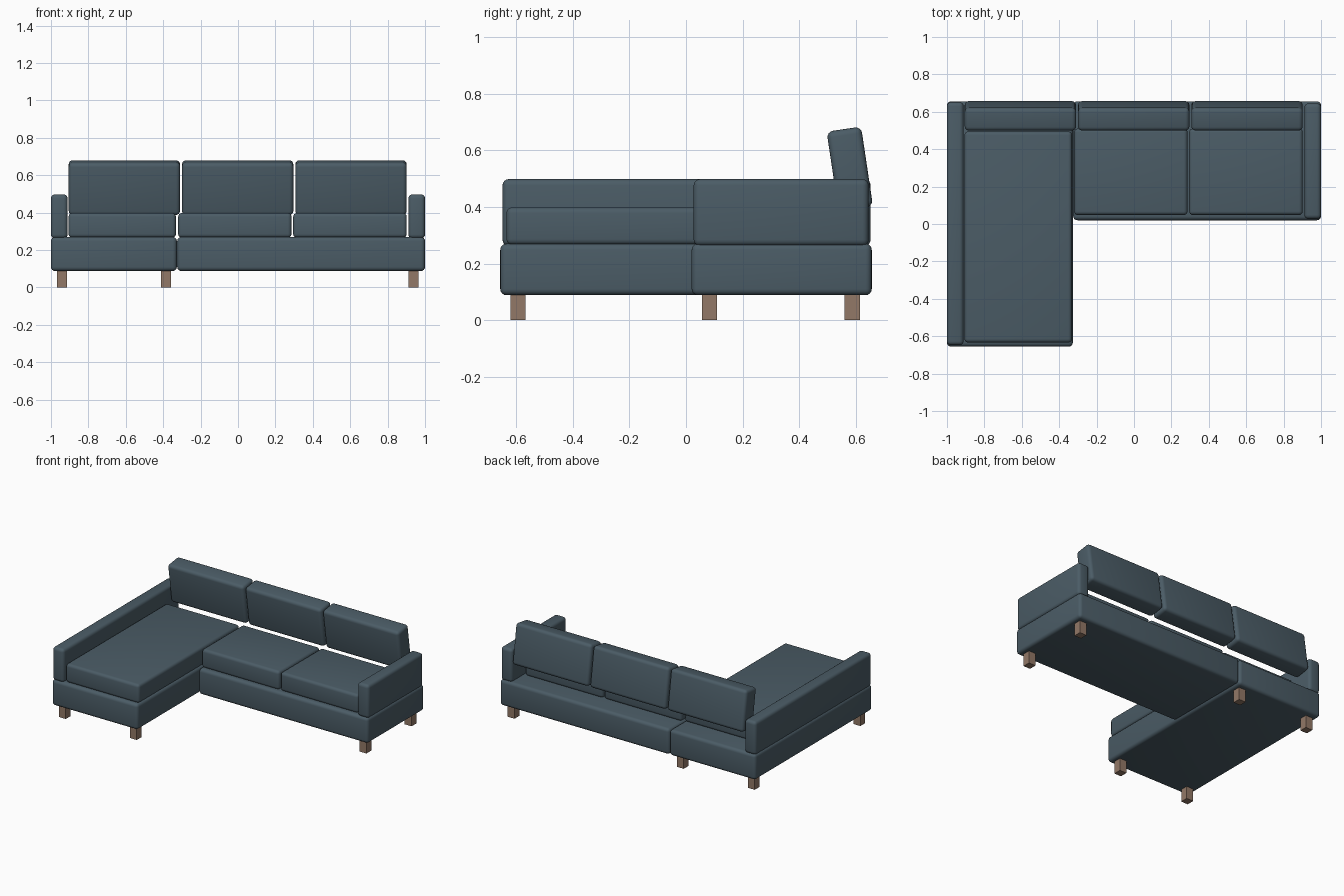
import bpy, math

if "Cube" in bpy.data.objects:
    bpy.data.objects.remove(bpy.data.objects["Cube"])


def material(name, rgb):
    m = bpy.data.materials.new(name)
    m.diffuse_color = (*rgb, 1.0)
    m.use_nodes = True
    m.node_tree.nodes["Principled BSDF"].inputs["Base Color"].default_value = m.diffuse_color
    return m


FABRIC = material("slate blue fabric", (0.070, 0.107, 0.133))
WOOD = material("brown wood", (0.290, 0.190, 0.135))


def box(name, x, y, z, mat, bevel=0.0, tilt=0.0):
    """Box from (min, max) ranges, with rounded edges and optional tilt about x."""
    mid = [(r[0] + r[1]) / 2 for r in (x, y, z)]
    bpy.ops.mesh.primitive_cube_add(size=1, location=mid)
    ob = bpy.context.object
    ob.name = name
    ob.scale = [r[1] - r[0] for r in (x, y, z)]
    bpy.ops.object.transform_apply(location=False, rotation=False, scale=True)
    ob.rotation_euler.x = tilt
    ob.data.materials.append(mat)
    if bevel:
        b = ob.modifiers.new("rounded edges", "BEVEL")
        b.width = bevel
        b.segments = 4
        bpy.ops.object.modifier_apply(modifier=b.name)
        bpy.ops.object.shade_smooth_by_angle(angle=math.radians(40))
    return ob


# Upholstered bases: long chaise on the left, shallower sofa on the right
box("chaise_base", (-1.0, -0.327), (-0.656, 0.656), (0.088, 0.27), FABRIC, 0.022)
box("sofa_base", (-0.325, 1.0), (0.02, 0.656), (0.088, 0.27), FABRIC, 0.022)

# Arms
box("left_arm", (-1.0, -0.911), (-0.648, 0.652), (0.262, 0.498), FABRIC, 0.022)
box("right_arm", (0.911, 1.0), (0.027, 0.645), (0.262, 0.498), FABRIC, 0.022)

# Seat cushions
box("chaise_seat", (-0.906, -0.332), (-0.634, 0.495), (0.266, 0.398), FABRIC, 0.02)
box("middle_seat", (-0.32, 0.286), (0.048, 0.51), (0.266, 0.398), FABRIC, 0.02)
box("right_seat", (0.295, 0.902), (0.048, 0.51), (0.266, 0.398), FABRIC, 0.02)

# Back cushions, tops leaning forward
for i, name in enumerate(("left", "middle", "right")):
    x0 = -0.905 + i * 0.606
    box(name + "_back_cushion", (x0, x0 + 0.595), (0.517, 0.64), (0.392, 0.676),
        FABRIC, 0.022, math.radians(8.5))

# Square wooden legs
legs = {
    "chaise_front_left_leg": (-0.94, -0.593),
    "chaise_front_right_leg": (-0.385, -0.593),
    "chaise_back_left_leg": (-0.94, 0.587),
    "chaise_back_right_leg": (-0.385, 0.587),
    "sofa_front_leg": (0.938, 0.083),
    "sofa_back_leg": (0.938, 0.587),
}
for name, (x, y) in legs.items():
    box(name, (x - 0.027, x + 0.027), (y - 0.027, y + 0.027), (0.0, 0.095), WOOD)
